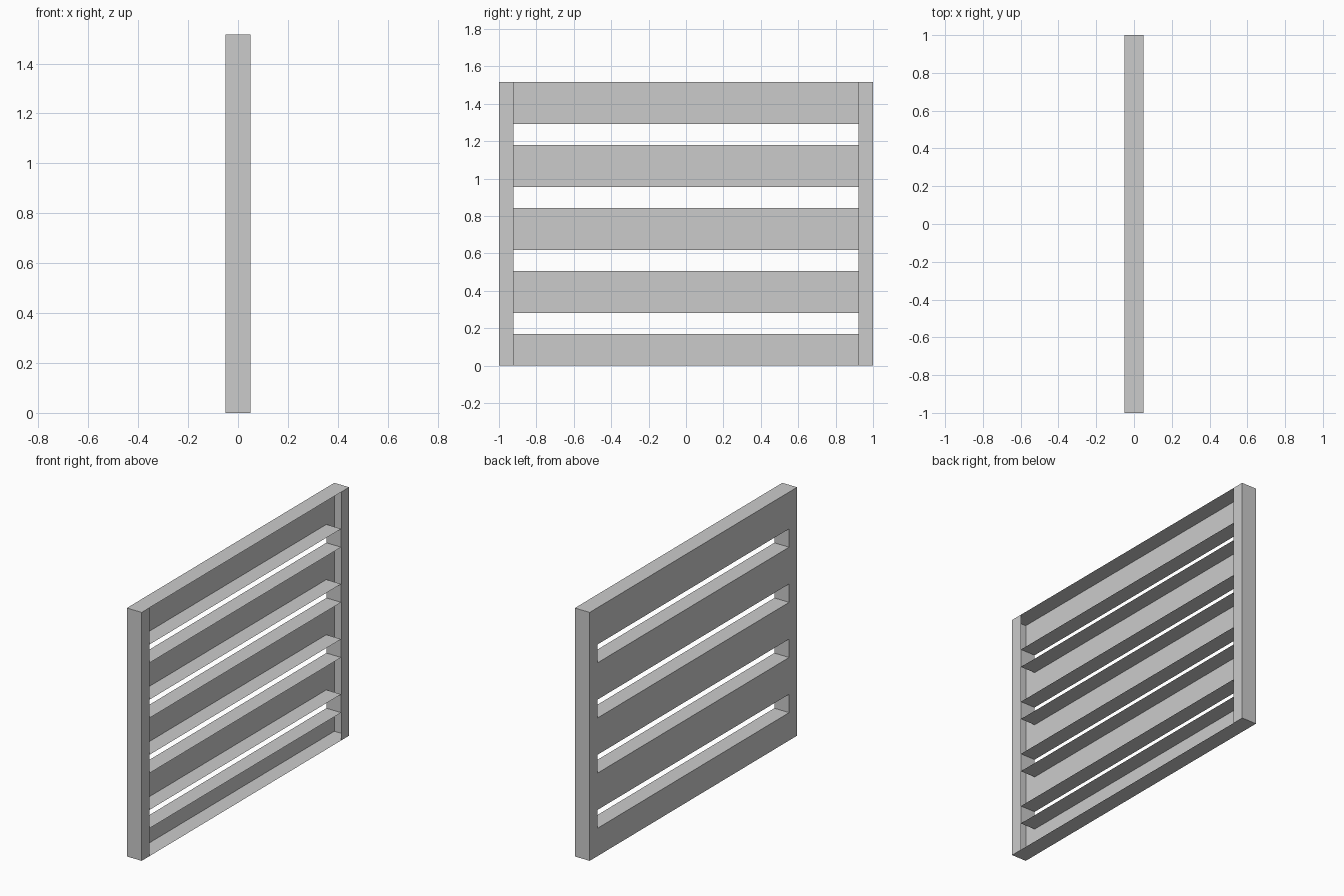
import bpy, bmesh, math

if "Cube" in bpy.data.objects:
    bpy.data.objects.remove(bpy.data.objects["Cube"])

DEPTH = 0.05            # half thickness in x
HEIGHT = 1.516
SLAT, GAP = 0.2245, 0.112
POST_Y = 0.923

# Grid lines: post / opening / post across, slat / gap alternating upward
ys = [-1.0, -POST_Y, POST_Y, 1.0]
zs = [HEIGHT]
for n in range(4):
    zs += [zs[-1] - SLAT, zs[-1] - SLAT - GAP]
zs = sorted(zs + [0.0])


def filled(i, j):
    """True where the panel has sheet; slots are the odd rows of the middle column."""
    inside = 0 <= i < 3 and 0 <= j < len(zs) - 1
    return inside and not (i == 1 and j % 2 == 1)


bm = bmesh.new()


def quad(*pts):
    bm.faces.new([bm.verts.new(p) for p in pts])


f, b = DEPTH, -DEPTH
for i in range(3):
    for j in range(len(zs) - 1):
        if not filled(i, j):
            continue
        y0, y1, z0, z1 = ys[i], ys[i + 1], zs[j], zs[j + 1]
        # back sheet
        quad((b, y0, z0), (b, y0, z1), (b, y1, z1), (b, y1, z0))
        # post front lips; slats stay open at the front
        if i != 1:
            quad((f, y0, z0), (f, y1, z0), (f, y1, z1), (f, y0, z1))
        # flanges around the outside and around each slot
        if not filled(i - 1, j):
            quad((b, y0, z0), (f, y0, z0), (f, y0, z1), (b, y0, z1))
        if not filled(i + 1, j):
            quad((b, y1, z0), (b, y1, z1), (f, y1, z1), (f, y1, z0))
        if not filled(i, j - 1):
            quad((b, y0, z0), (b, y1, z0), (f, y1, z0), (f, y0, z0))
        if not filled(i, j + 1):
            quad((b, y0, z1), (f, y0, z1), (f, y1, z1), (b, y1, z1))

# weld the sheets and merge flat neighbours
bmesh.ops.remove_doubles(bm, verts=bm.verts, dist=1e-5)
bmesh.ops.dissolve_limit(bm, angle_limit=math.radians(1),
                         verts=bm.verts, edges=bm.edges)

mesh = bpy.data.meshes.new("slatted_panel")
bm.to_mesh(mesh)
bm.free()
bpy.context.collection.objects.link(bpy.data.objects.new("slatted_panel", mesh))
